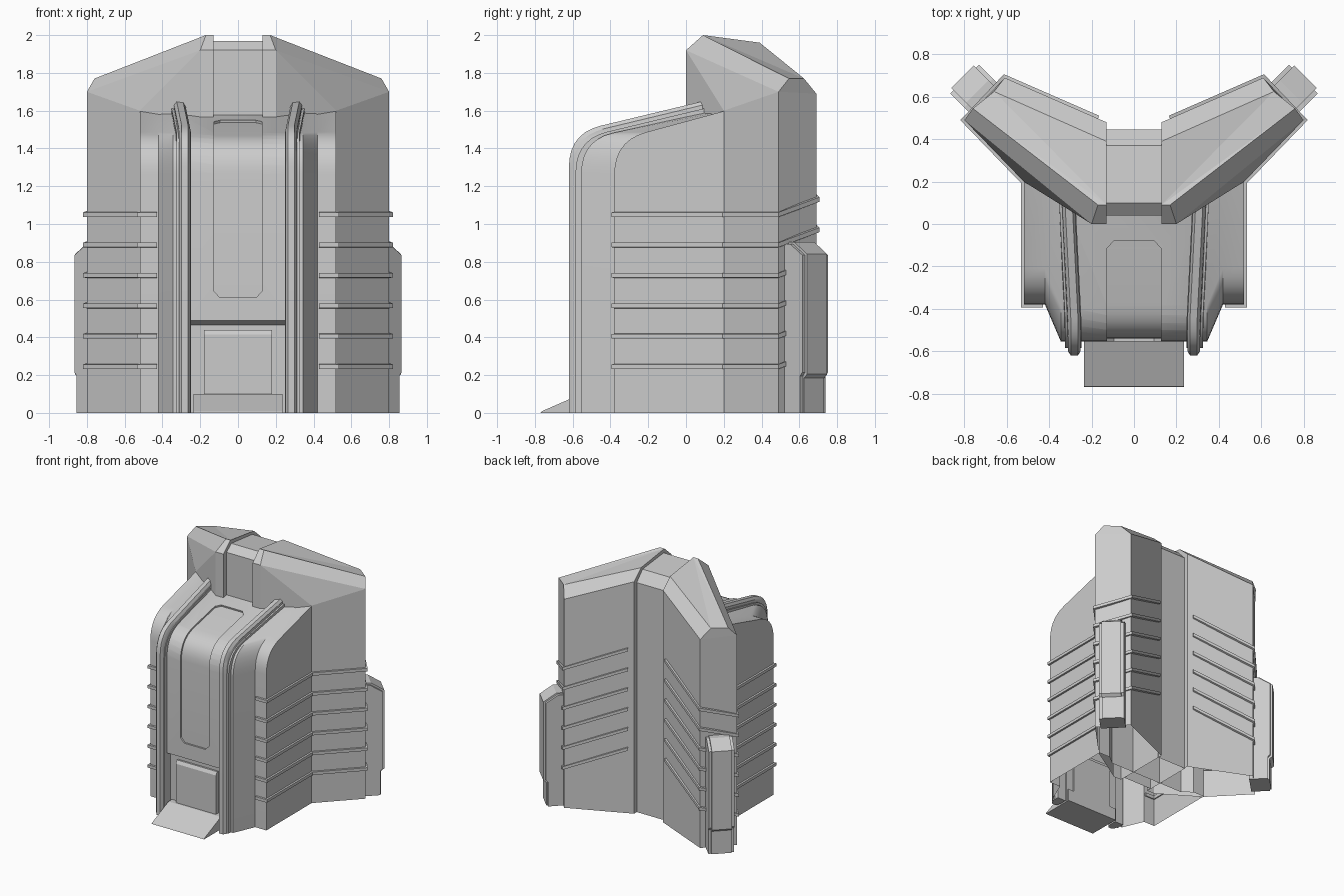
import bpy, bmesh
from mathutils import Vector

if "Cube" in bpy.data.objects:
    bpy.data.objects.remove(bpy.data.objects["Cube"])


def make(name, verts, faces, smooth=False, mirror=False):
    bm = bmesh.new()
    vs = [bm.verts.new(v) for v in verts]
    for f in faces:
        bm.faces.new([vs[i] for i in f])
    bmesh.ops.recalc_face_normals(bm, faces=bm.faces[:])
    me = bpy.data.meshes.new(name)
    bm.to_mesh(me)
    bm.free()
    ob = bpy.data.objects.new(name, me)
    bpy.context.collection.objects.link(ob)
    bpy.ops.object.select_all(action='DESELECT')
    bpy.context.view_layer.objects.active = ob
    ob.select_set(True)
    if mirror:
        m = ob.modifiers.new("mirror", 'MIRROR')
        m.use_mirror_merge = False
    if smooth:
        bpy.ops.object.shade_smooth_by_angle(angle=0.5)
    return ob


def loft(name, rings, **kw):
    """Skin a list of closed rings of equal length, with end caps."""
    n = len(rings[0])
    verts = [p for r in rings for p in r]
    faces = [(k * n + i, k * n + (i + 1) % n, (k + 1) * n + (i + 1) % n, (k + 1) * n + i)
             for k in range(len(rings) - 1) for i in range(n)]
    faces += [tuple(range(n)), tuple(range((len(rings) - 1) * n, len(rings) * n))]
    return make(name, verts, faces, **kw)


def prism(name, x0, x1, yz, **kw):
    return loft(name, [[(x, y, z) for y, z in yz] for x in (x0, x1)], **kw)


def hood(y0, y1, z1, slope=0.24, steps=7):
    """Side profile: vertical front, rounded shoulder, sloping roof."""
    def roof(y):
        return z1 + slope * (y - y1)
    a, b, c = Vector((y0, roof(y0) - .18)), Vector((y0, roof(y0))), Vector((y0 + .17, roof(y0 + .17)))
    arc = [a * (1 - t) ** 2 + b * 2 * t * (1 - t) + c * t * t for t in [i / steps for i in range(steps + 1)]]
    return [(y0, 0)] + [tuple(p) for p in arc] + [(y1, z1)]


def closed(prof):
    return prof + [(prof[-1][0], 0)]


def drop_bottom(ob):
    bm = bmesh.new()
    bm.from_mesh(ob.data)
    low = [f for f in bm.faces if all(abs(v.co.z) < .001 for v in f.verts)]
    bmesh.ops.delete(bm, geom=low, context='FACES')
    bm.to_mesh(ob.data)
    bm.free()


# Front hall: centre hood, slanted cheeks and lower shoulders
main = closed(hood(-.555, .15, 1.6, .22))
shoulder = closed(hood(-.38, .21, 1.6, .27))
half = [(.345, main), (.42, shoulder), (.52, shoulder)]
cols = [(-x, p) for x, p in reversed(half)] + half
body = loft("front_hall", [[(x, y, z) for y, z in p] for x, p in cols])

# Cutters: sunken front panel following the hood, and the door recess
line = hood(-.555, -.08, 1.55, .22)
path = [(-.555, .61), (-.555, .645)] + line[1:-1] + [(-.115, 1.542), (-.08, 1.55)]
rings = []
for i, (y, z) in enumerate(path):
    a, b = Vector(path[max(i - 1, 0)]), Vector(path[min(i + 1, len(path) - 1)])
    t = (b - a).normalized()
    n = Vector((-t.y, t.x))
    w = .095 if i in (0, len(path) - 1) else .128
    o, q = Vector((y, z)) + n * .04, Vector((y, z)) - n * .014
    rings.append([(-w, *o), (w, *o), (w, *q), (-w, *q)])
panel_cut = loft("panel_cutter", rings)
door_cut = prism("door_cutter", -.248, .248, [(-.7, -.1), (-.7, .49), (-.555, .49), (-.51, .465), (-.51, -.1)])
bpy.ops.object.select_all(action='DESELECT')
bpy.context.view_layer.objects.active = body
body.select_set(True)
for c in (panel_cut, door_cut):
    c.hide_render = True
    m = body.modifiers.new("cut", 'BOOLEAN')
    m.operation, m.solver, m.object = 'DIFFERENCE', 'EXACT', c
    bpy.ops.object.modifier_apply(modifier=m.name)
for c in (panel_cut, door_cut):
    bpy.data.objects.remove(c)
drop_bottom(body)
bpy.ops.object.shade_smooth_by_angle(angle=0.5)

# Door and ramp
prism("door", -.18, .18, [(-.5, 0), (-.54, 0), (-.54, .415), (-.525, .44), (-.5, .44)])
prism("ramp", -.235, .235, [(-.77, 0), (-.765, .008), (-.555, .1), (-.5, .1), (-.5, 0)])


# Pair of rails that run up the front and splay out over the roof
def rail(name, xs):
    rs = []
    for x, y0, z1 in xs:
        outer = hood(y0, .11, z1)
        inner = hood(-.52, .11, 1.55)
        ring = outer + inner[::-1]
        rs.append([(x + max(0, y + .45) * .05, y, z) for y, z in ring])
    loft(name, rs, smooth=True, mirror=True)


rail("rail_base", [(.248, -.585, 1.615), (.325, -.585, 1.615)])
rail("rail_ridge", [(.252, -.6, 1.635), (.264, -.62, 1.655), (.298, -.62, 1.655), (.312, -.6, 1.635)])

# Rear wings: footprint, rim and bevelled sloping roof
foot = [(.13, 0), (.2, 0), (.52, .2), (.8, .49), (.61, .69), (.13, .48)]
rim = [1.92, 1.92, 1.6, 1.7, 1.69, 1.88]
verts = [(x, y, 0) for x, y in foot] + [(x, y, z) for (x, y), z in zip(foot, rim)]
verts += [(.13, .09, 2), (.17, .09, 2), (.76, .545, 1.77), (.66, .625, 1.77), (.13, .39, 1.96)]
faces = [(i, (i + 1) % 6, 6 + (i + 1) % 6, 6 + i) for i in range(5)]
faces += [(5, 0, 6, 12, 16, 11), (7, 8, 9), (6, 7, 13, 12), (7, 9, 14, 13), (9, 10, 15, 14),
          (10, 11, 16, 15), (12, 13, 14), (12, 14, 15), (12, 15, 16)]
make("wing", verts, faces, mirror=True)

# Link block between the wings
link = prism("centre_link", -.135, .135,
             [(.04, 0), (.04, 1.92), (.1, 1.97), (.37, 1.94), (.445, 1.86), (.445, 0)])
drop_bottom(link)

# Ribs: level along the sides, climbing around the wing ends and back
route = [(.43, -.38, 0), (.52, -.38, 0), (.52, .2, 0), (.8, .49, 0), (.61, .69, .08), (.17, .498, .28)]
normals = []
for i in range(len(route)):
    segs = [(Vector(route[j + 1][:2]) - Vector(route[j][:2])).normalized()
            for j in (i - 1, i) if 0 <= j < len(route) - 1]
    ns = [Vector((s.y, -s.x)) for s in segs]
    total = sum(ns, Vector((0, 0)))
    normals.append(total * (len(ns) / total.length_squared) if len(ns) > 1 else total)
for k in range(6):
    z0 = .245 + .161 * k
    rings = []
    for (x, y, dz), n in zip(route, normals):
        ring = []
        for d, h in ((-.01, -.014), (.014, -.012), (.014, .012), (-.01, .014)):
            ring.append((x + n.x * d, y + n.y * d, z0 + dz + h))
        rings.append(ring)
    loft("rib", rings, mirror=True)


# Pylons on the wing ends, facing outward at 45 degrees
def pylon(name, w, prof):
    r = .70711
    loft(name, [[(.705 + (d - s) * r, .59 + (d + s) * r, z) for d, z in prof] for s in (-w, w)], mirror=True)


pylon("pylon_frame", .096, [(-.03, 0), (.115, 0), (.115, .195), (.132, .215), (.132, .835), (.04, .895), (-.03, .895)])
pylon("pylon_core", .075, [(-.02, 0), (.125, 0), (.125, .185), (.148, .205), (.148, .84), (.05, .905), (-.02, .905)])
